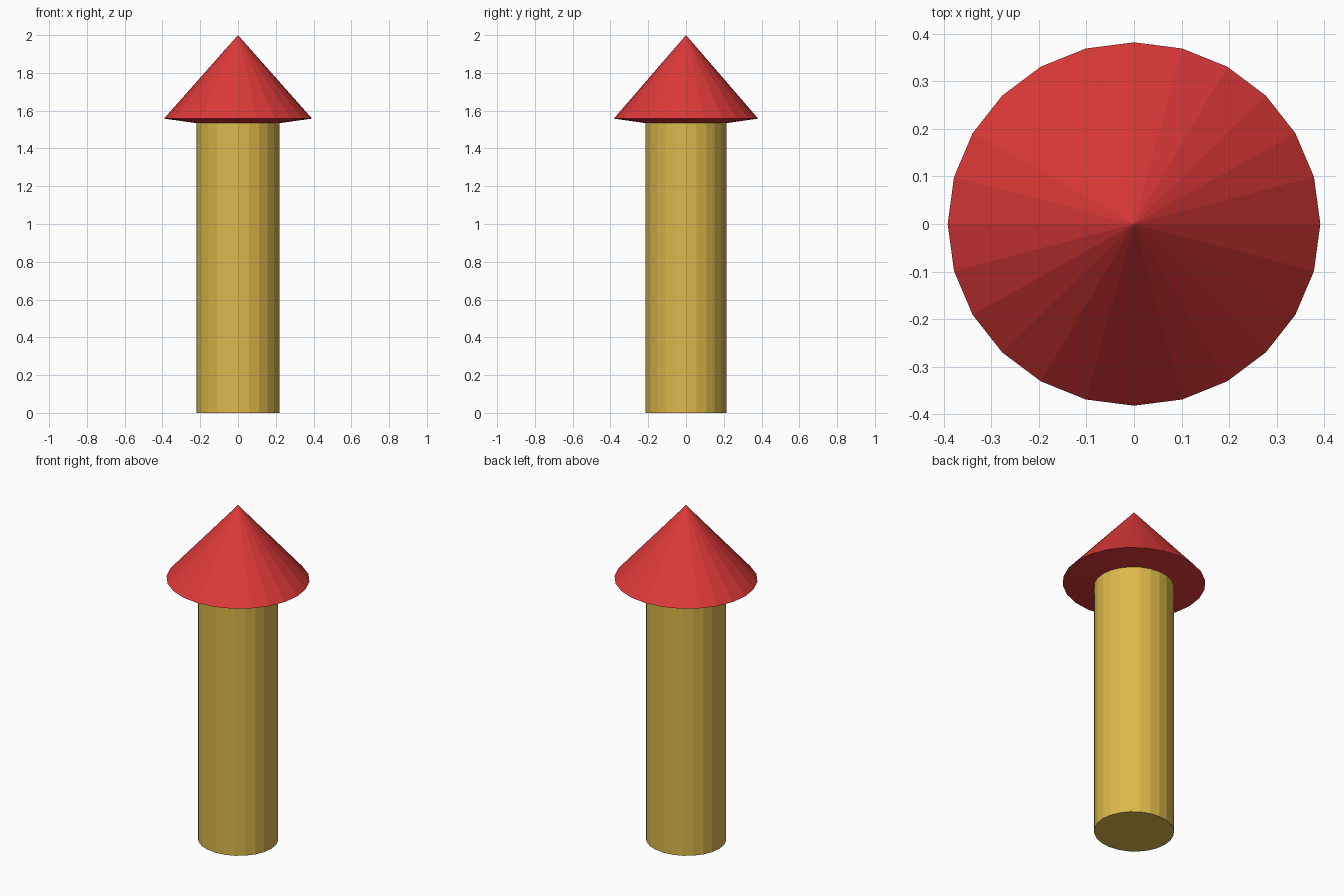
import bpy, bmesh
from math import cos, sin, tau

if "Cube" in bpy.data.objects:
    bpy.data.objects.remove(bpy.data.objects["Cube"])

SIDES = 24
Y_SCALE = 0.975  # the whole model is slightly oval


def material(name, color):
    mat = bpy.data.materials.new(name)
    mat.diffuse_color = color
    mat.use_nodes = True
    mat.node_tree.nodes["Principled BSDF"].inputs["Base Color"].default_value = mat.diffuse_color
    return mat


def lathe(name, profile, mat):
    """Spin (radius, z) points around z; radius 0 closes to a single point."""
    bm = bmesh.new()
    rings = []
    for r, z in profile:
        count = SIDES if r > 0 else 1
        rings.append([bm.verts.new((r * cos(tau * i / SIDES),
                                    r * sin(tau * i / SIDES) * Y_SCALE, z))
                      for i in range(count)])
    for a, b in zip(rings, rings[1:]):
        for i in range(SIDES):
            j = (i + 1) % SIDES
            quad = [a[i % len(a)], a[j % len(a)], b[j % len(b)], b[i % len(b)]]
            bm.faces.new(list(dict.fromkeys(quad)))
    mesh = bpy.data.meshes.new(name)
    bm.to_mesh(mesh)
    bm.free()
    mesh.materials.append(mat)
    obj = bpy.data.objects.new(name, mesh)
    bpy.context.collection.objects.link(obj)
    return obj


gold = material("gold", (0.72, 0.48, 0.07, 1))
red = material("red", (0.72, 0.04, 0.04, 1))

# Shaft: closed at the bottom, meets the underside of the tip
lathe("shaft", [(0, 0), (0.22, 0), (0.22, 1.534)], gold)

# Pointed tip: sloping underside, then the cone
lathe("pointed_tip", [(0.22, 1.534), (0.392, 1.558), (0, 2)], red)
